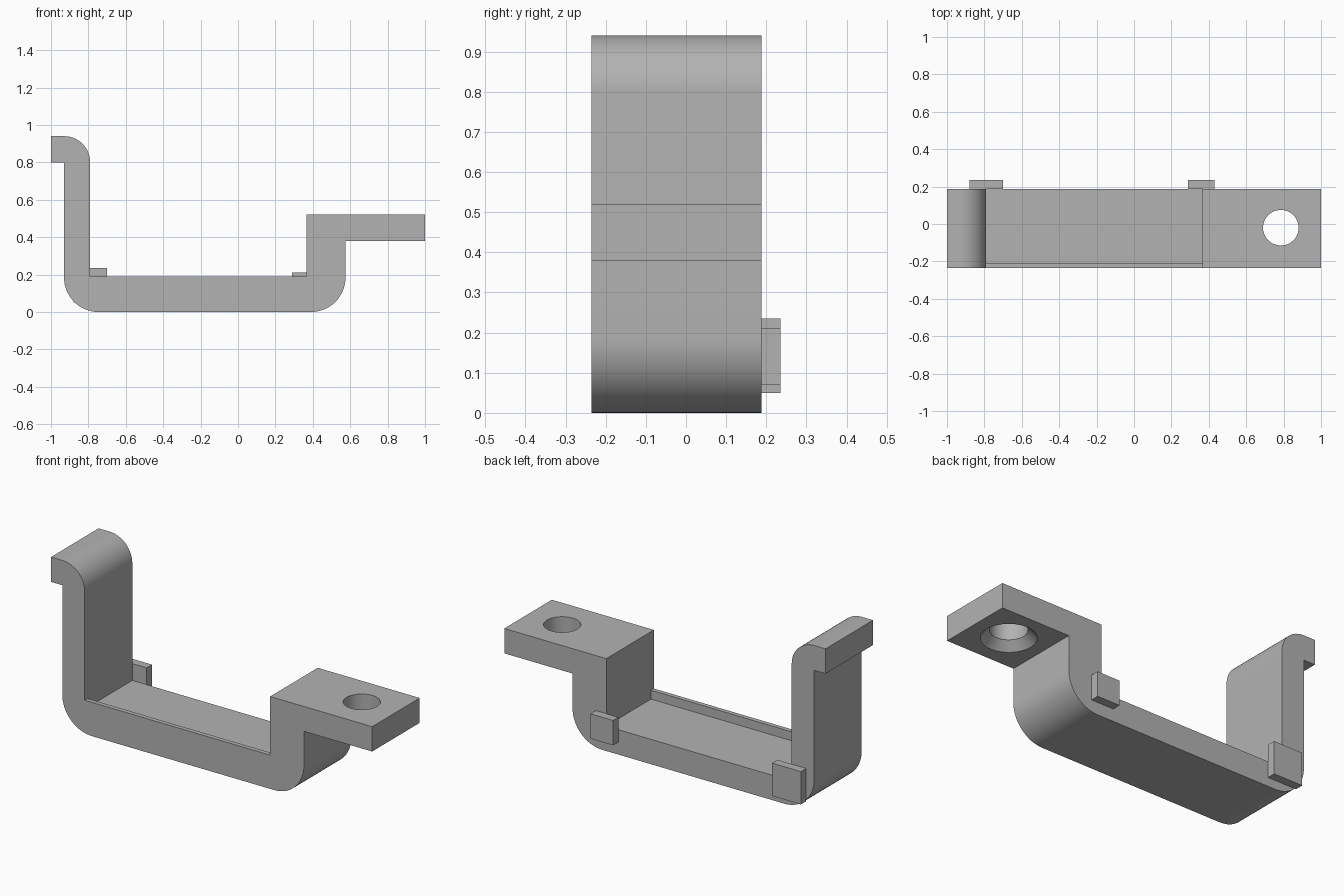
import bpy, bmesh
from math import sin, cos, radians, tau

cube = bpy.data.objects.get("Cube")
if cube:
    bpy.data.objects.remove(cube, do_unlink=True)

FRONT, BACK = -0.235, 0.188
LIP, FLOOR = -0.21, 0.14

grey = bpy.data.materials.new("plain grey")
grey.use_nodes = True
colour = (0.45, 0.45, 0.45, 1)
grey.diffuse_color = colour
grey.node_tree.nodes["Principled BSDF"].inputs["Base Color"].default_value = colour


def make_object(name, bm):
    bmesh.ops.recalc_face_normals(bm, faces=bm.faces)
    mesh = bpy.data.meshes.new(name)
    bm.to_mesh(mesh)
    bm.free()
    mesh.materials.append(grey)
    obj = bpy.data.objects.new(name, mesh)
    bpy.context.collection.objects.link(obj)
    return obj


def arc(cx, cz, r, start, end, steps=16):
    angles = [radians(start + (end - start) * i / steps) for i in range(steps + 1)]
    return [(cx + r * cos(a), cz + r * sin(a)) for a in angles]


def extrude_profile(name, points, y0, y1):
    bm = bmesh.new()
    face = bm.faces.new([bm.verts.new((x, y0, z)) for x, z in points])
    moved = bmesh.ops.extrude_face_region(bm, geom=[face])["geom"]
    verts = [g for g in moved if isinstance(g, bmesh.types.BMVert)]
    bmesh.ops.translate(bm, verts=verts, vec=(0, y1 - y0, 0))
    # extrusion keeps the first face, so both ends stay closed
    return make_object(name, bm)


def box(name, x0, x1, y0, y1, z0, z1):
    return extrude_profile(name, [(x0, z0), (x1, z0), (x1, z1), (x0, z1)], y0, y1)


def lathe(name, cx, cy, rings, sides=48):
    bm = bmesh.new()
    loops = [[bm.verts.new((cx + r * cos(tau * i / sides), cy + r * sin(tau * i / sides), z))
              for i in range(sides)] for r, z in rings]
    for low, high in zip(loops, loops[1:]):
        for i in range(sides):
            j = (i + 1) % sides
            bm.faces.new((low[i], low[j], high[j], high[i]))
    bm.faces.new(loops[0])
    bm.faces.new(loops[-1])
    return make_object(name, bm)


def cut(target, cutter):
    mod = target.modifiers.new("cut", "BOOLEAN")
    mod.operation = "DIFFERENCE"
    mod.solver = "EXACT"
    mod.object = cutter
    cutter.hide_render = True
    bpy.context.view_layer.objects.active = target
    bpy.ops.object.modifier_apply(modifier=mod.name)
    bpy.data.objects.remove(cutter, do_unlink=True)


# Bracket body: hook, upright, base, step and mounting flange
profile = [(-1, 0.8), (-0.93, 0.8)]
profile += arc(-0.745, 0.185, 0.185, 180, 270)
profile += arc(0.39, 0.185, 0.185, 270, 360)
profile += [(0.575, 0.38), (1, 0.38), (1, 0.52), (0.365, 0.52), (0.365, 0.19), (-0.79, 0.19)]
profile += arc(-0.93, 0.8, 0.14, 0, 90)
profile += [(-1, 0.94)]
body = extrude_profile("bracket_body", profile, FRONT, BACK)

# Recessed floor behind the thin front lip
cut(body, box("floor_recess", -0.79, 0.365, LIP, BACK + 0.1, FLOOR, 0.3))

# Screw hole, countersunk from below
cut(body, lathe("screw_hole", 0.785, -0.02,
                [(0.14, 0.34), (0.14, 0.38), (0.095, 0.425), (0.095, 0.6)]))

bpy.ops.object.select_all(action="DESELECT")
body.select_set(True)
bpy.context.view_layer.objects.active = body
bpy.ops.object.shade_smooth_by_angle(angle=radians(30))

# Retaining tabs on the back face
box("right_tab", -0.88, -0.70, BACK, -FRONT, 0.05, 0.235)
box("left_tab", 0.29, 0.43, BACK, -FRONT, 0.07, 0.21)
